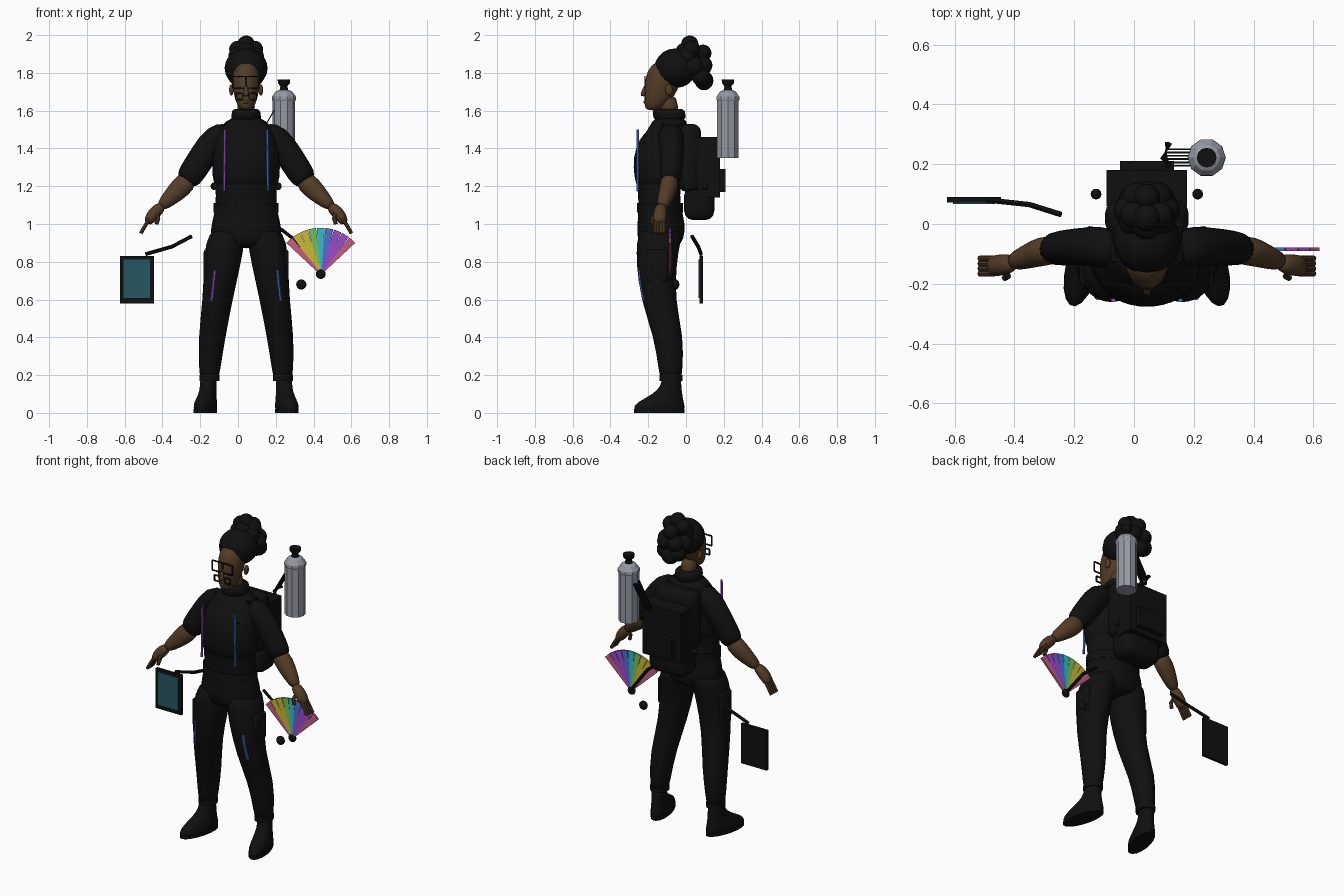
import bpy, bmesh
from math import sin, cos, pi, radians
from mathutils import Vector, Matrix

old = bpy.data.objects.get("Cube")
if old:
    bpy.data.objects.remove(old, do_unlink=True)

CX = 0.043  # centre line of the figure


def material(name, r, g, b):
    m = bpy.data.materials.new(name)
    m.use_nodes = True
    m.diffuse_color = (r, g, b, 1)
    shader = next(n for n in m.node_tree.nodes if n.type == "BSDF_PRINCIPLED")
    shader.inputs["Base Color"].default_value = (r, g, b, 1)
    return m


black = material("black", .005, .005, .005)
skin = material("brown skin", .085, .045, .02)
steel = material("steel grey", .3, .32, .37)
screen = material("screen teal", .02, .095, .12)
pink = material("pink", .55, .11, .23)
yellow = material("yellow", .6, .48, .04)
green = material("green", .18, .53, .1)
cyan = material("cyan", .04, .5, .6)
blue = material("blue", .07, .17, .62)
violet = material("violet", .32, .07, .6)


def finish(name, bm, mat, soft=False, flat=False):
    """Turn a bmesh into a shaded object."""
    bmesh.ops.recalc_face_normals(bm, faces=bm.faces)
    mesh = bpy.data.meshes.new(name)
    bm.to_mesh(mesh)
    bm.free()
    mesh.materials.append(mat)
    ob = bpy.data.objects.new(name, mesh)
    bpy.context.collection.objects.link(ob)
    if soft:
        ob.modifiers.new("round", "SUBSURF").levels = 1
        ob.modifiers["round"].render_levels = 1
        mesh.shade_smooth()
    elif not flat:
        bpy.ops.object.select_all(action="DESELECT")
        bpy.context.view_layer.objects.active = ob
        ob.select_set(True)
        bpy.ops.object.shade_smooth_by_angle(angle=radians(40))
    return ob


def loft(name, rings, mat, n=16, level=False, soft=True, flat=False):
    """Skin through elliptical rings (x, y, z, rx, ry); level keeps them horizontal."""
    bm = bmesh.new()
    centres = [Vector(r[:3]) for r in rings]
    loops = []
    grow, phase = (2 ** .5, pi / 4) if n == 4 else (1, 0)
    for i, r in enumerate(rings):
        t = centres[min(i + 1, len(rings) - 1)] - centres[max(i - 1, 0)]
        t = Vector((0, 0, 1)) if level else t.normalized()
        side = Vector((0, 1, 0)) if abs(t.y) < .9 else Vector((0, 0, 1))
        u = (side - t * side.dot(t)).normalized()
        v = u.cross(t)
        angles = [phase + 2 * pi * k / n for k in range(n)]
        loops.append([bm.verts.new(centres[i] + grow * (v * r[3] * cos(a) + u * r[4] * sin(a)))
                      for a in angles])
    for a, b in zip(loops, loops[1:]):
        for k in range(n):
            bm.faces.new((a[k], a[(k + 1) % n], b[(k + 1) % n], b[k]))
    bm.faces.new(loops[0])
    bm.faces.new(loops[-1])
    return finish(name, bm, mat, soft, flat)


def rod(name, points, radius, mat, n=6):
    return loft(name, [(*p, radius, radius) for p in points], mat, n, soft=False)


def box(name, centre, size, mat, bevel=0.0):
    bm = bmesh.new()
    bmesh.ops.create_cube(bm, matrix=Matrix.Translation(centre) @ Matrix.Diagonal((*size, 1)))
    if bevel:
        bmesh.ops.bevel(bm, geom=bm.edges[:], offset=bevel, segments=3, profile=.5, affect="EDGES")
    return finish(name, bm, mat)


def ball(name, centre, radii, mat):
    bm = bmesh.new()
    bmesh.ops.create_uvsphere(bm, u_segments=16, v_segments=10, radius=1,
                              matrix=Matrix.Translation(centre) @ Matrix.Diagonal((*radii, 1)))
    return finish(name, bm, mat)


# Torso, belt, collar
loft("torso", [(CX, *r) for r in (
    (-.14, .87, .1, .1), (-.135, .92, .2, .125), (-.13, 1, .185, .13), (-.14, 1.1, .16, .11),
    (-.145, 1.2, .165, .115), (-.14, 1.33, .175, .135), (-.115, 1.45, .168, .125),
    (-.09, 1.52, .135, .1), (-.085, 1.57, .08, .085))], black, 20, True)
loft("vest", [(CX, *r) for r in (
    (-.14, 1.17, .168, .12), (-.143, 1.25, .182, .133), (-.142, 1.35, .182, .142),
    (-.125, 1.45, .16, .125), (-.1, 1.51, .125, .1))], black, 20, True)
loft("belt", [(CX, -.138, z, .172, .122) for z in (1.06, 1.08, 1.11)], black, 20, True, False)
loft("collar", [(CX, -.085, 1.54, .09, .09), (CX, -.09, 1.58, .075, .085),
                (CX, -.09, 1.615, .08, .092)], black, 20, True)

# Head
loft("neck", [(CX, -.08, 1.54, .05, .05), (CX, -.1, 1.7, .05, .055)], skin, 16, True)
loft("head", [(CX, *r) for r in (
    (-.175, 1.6, .025, .035), (-.16, 1.63, .05, .062), (-.14, 1.68, .065, .082),
    (-.125, 1.74, .074, .096), (-.11, 1.81, .076, .1), (-.09, 1.87, .05, .07))], skin, 16, True)
loft("nose", [(CX, -.225, 1.675, .017, .016), (CX, -.228, 1.69, .014, .015),
              (CX, -.212, 1.74, .008, .01)], skin, 8, True)
loft("lips", [(CX, -.205, z, .022, .022) for z in (1.637, 1.645, 1.655)], skin, 10, True)

# Hair gathered into a cluster of puffs
ball("hair_cap", (CX, -.055, 1.825), (.114, .112, .105), black)
ball("top_bun", (CX, .02, 1.952), (.046, .046, .046), black)
for k in range(8):
    a = k * pi / 4
    ball(f"hair_puff_{k}", (CX + .06 * cos(a), .045 + .05 * sin(a), 1.835 - .075 * sin(a)),
         (.052, .05, .052), black)
for s in (-1, 1):
    ball("upper_puff", (CX + s * .045, .03, 1.925), (.045, .045, .045), black)
    ball("back_puff", (CX + s * .035, .09, 1.84), (.05, .05, .05), black)
ball("crown_puff", (CX, .09, 1.905), (.045, .045, .045), black)

for s, side in ((1, "left"), (-1, "right")):
    def at(dx, *rest):
        return (CX + s * dx, *rest)

    # Glasses and ear
    for part, z, size in (("lens_frame", 1.75, .036), ("lower_frame", 1.675, .02)):
        c = Vector(at(.036, -.217, z))
        corners = [c + Vector((i * size * .95, 0, j * size * .85))
                   for i, j in ((-1, -1), (1, -1), (1, 1), (-1, 1))]
        for k in range(4):
            rod(f"{side}_{part}_{k}", (corners[k], corners[k - 1]), .0035, black, 4)
    ball(f"{side}_ear", at(.078, -.09, 1.71), (.012, .02, .03), skin)

    # Leg, cuff and thigh pocket
    loft(f"{side}_trouser_leg", [at(*r) for r in (
        (.195, -.08, .17, .05, .058), (.193, -.082, .23, .057, .064), (.182, -.09, .4, .073, .08),
        (.15, -.15, .6, .08, .092), (.125, -.157, .8, .1, .109), (.112, -.145, .9, .105, .117),
        (.09, -.13, .99, .085, .12))], black, 18, True)
    loft(f"{side}_cuff", [at(.195, -.08, z, .053, .061) for z in (.17, .185, .2)], black, 16, True, False)
    box(f"{side}_thigh_pocket", at(.195, -.15, .78), (.06, .11, .17), black, .015)

    # Shoe, turned outwards about the ankle
    shoe = loft(f"{side}_shoe", [(0, *r) for r in (
        (-.065, 0, .052, .138), (-.065, .03, .056, .142), (-.06, .055, .055, .13),
        (-.02, .1, .045, .08), (0, .14, .043, .055), (0, .2, .045, .052))], black, 18, True)
    shoe.location = at(.2, -.078, 0)
    shoe.rotation_euler.z = s * radians(14)
    sole = loft(f"{side}_sole", [(0, -.065, z, .055, .138) for z in (0, .02)], black, 18, True, False)
    sole.location, sole.rotation_euler = shoe.location, shoe.rotation_euler

    # Sleeve, forearm and hand
    loft(f"{side}_sleeve", [at(*r) for r in (
        (.08, -.09, 1.49, .06, .07), (.16, -.075, 1.46, .078, .07), (.23, -.075, 1.36, .073, .063),
        (.28, -.08, 1.28, .072, .06), (.325, -.085, 1.215, .066, .056))], black)
    loft(f"{side}_forearm", [at(*r) for r in (
        (.29, -.085, 1.25, .055, .05), (.35, -.09, 1.19, .06, .052),
        (.4, -.11, 1.14, .046, .042), (.46, -.13, 1.085, .029, .03))], skin, 12)
    loft(f"{side}_palm", [at(*r) for r in (
        (.44, -.13, 1.1, .026, .028), (.475, -.135, 1.07, .035, .036),
        (.505, -.14, 1.035, .033, .038), (.525, -.14, 1, .02, .033))], skin, 12)
    for k in range(4):
        y = -.115 - .017 * k
        rod(f"{side}_finger_{k}", (at(.51, y, 1.03), at(.535, y, .99), at(.558, y, .95)), .01, skin, 8)
    rod(f"{side}_thumb", (at(.475, -.15, 1.07), at(.465, -.175, 1.03), at(.475, -.18, 1)), .011, skin, 8)

    # Coloured piping on chest and thigh
    hue = blue if s > 0 else violet
    rod(f"{side}_chest_piping", (at(.112, -.255, 1.5), at(.116, -.255, 1.175)), .0075, hue)
    rod(f"{side}_thigh_piping", (at(.165, -.247, .755), at(.172, -.24, .68), at(.182, -.222, .595)), .0075, hue)

    # Pack strap and its buckle
    rod(f"{side}_pack_strap", (at(.1, -.21, 1.42), at(.105, -.12, 1.52), at(.1, .02, 1.5)), .018, black, 8)
    ball(f"{side}_buckle", at(.17, .1, 1.2), (.018, .018, .02), black)

# Backpack
box("pack_body", (CX, .02, 1.35), (.28, .12, .36), black, .045)
box("pack_base", (CX, .07, 1.11), (.26, .16, .18), black, .05)
box("pack_case", (CX, .12, 1.3), (.27, .12, .32), black)
box("pack_pocket", (CX, .19, 1.23), (.18, .04, .12), black)

# Spray bottle and comb
loft("bottle", [(.243, .222, z, r, r) for z, r in (
    (1.35, .06), (1.65, .06), (1.66, .064), (1.675, .063), (1.7, .045), (1.71, .025))], steel, 10, True, False, True)
loft("bottle_nozzle", [(.243, .222, z, r, r) for z, r in (
    (1.7, .025), (1.73, .018), (1.745, .032), (1.765, .033))], black, 12, True, False)
rod("comb_spine", ((.12, .19, 1.45), (.1, .22, 1.45), (.115, .27, 1.47)), .013, black)
for k in range(6):
    y = .195 + .011 * k
    rod(f"comb_tooth_{k}", ((.11, y, 1.46), (.19, y, 1.6)), .003, black, 4)

# Fan of colour swatches
pivot = Vector((.438, -.085, .735))
for k, hue in enumerate((pink, yellow, yellow, green, cyan, blue, violet, violet, pink)):
    a = radians(-43 + 10.75 * k)
    d = Vector((sin(a), 0, cos(a)))
    loft(f"fan_blade_{k}", [(*(pivot + d * r), w, .006) for r, w in ((.01, .005), (.245, .021))],
         hue, 4, False, False, True)
ball("fan_pivot", pivot, (.026, .016, .026), black)
ball("loose_cap", (.335, -.055, .68), (.027, .02, .027), black)
rod("fan_arm", ((.225, -.07, .975), (.32, -.07, .9), (.438, -.075, .74)), .009, black)

# Tablet on a bent arm
box("tablet", (-.535, .081, .705), (.18, .018, .25), black)
box("tablet_screen", (-.535, .07, .71), (.14, .006, .205), screen)
rod("tablet_arm", ((-.245, .032, .935), (-.35, .065, .88), (-.49, .08, .84)), .01, black)
